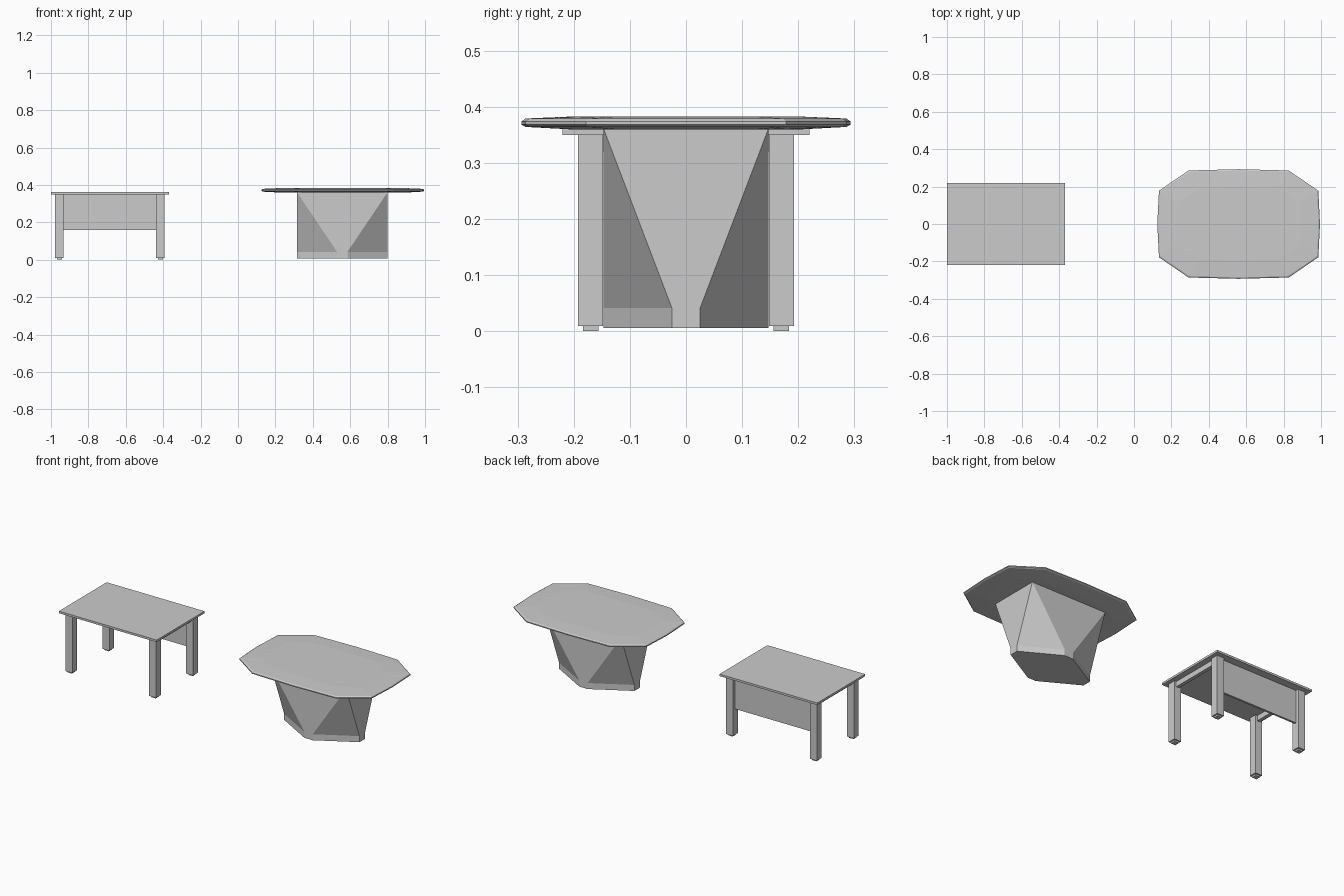
import bpy

if "Cube" in bpy.data.objects:
    bpy.data.objects.remove(bpy.data.objects["Cube"])


def mesh_object(name, verts, faces):
    mesh = bpy.data.meshes.new(name)
    mesh.from_pydata(verts, [], faces)
    mesh.update()
    obj = bpy.data.objects.new(name, mesh)
    bpy.context.collection.objects.link(obj)
    return obj


def box(name, x0, x1, y0, y1, z0, z1):
    bpy.ops.mesh.primitive_cube_add(size=1, location=((x0 + x1) / 2, (y0 + y1) / 2, (z0 + z1) / 2))
    obj = bpy.context.object
    obj.name = name
    obj.scale = (x1 - x0, y1 - y0, z1 - z0)
    bpy.ops.object.transform_apply(location=False, rotation=False, scale=True)
    return obj


def loft(name, rings):
    # Stack of equal-count rings (bottom to top), capped at both ends
    n = len(rings[0])
    verts = [v for ring in rings for v in ring]
    faces = [list(range(n))[::-1], [n * (len(rings) - 1) + i for i in range(n)]]
    for k in range(len(rings) - 1):
        for i in range(n):
            j = (i + 1) % n
            faces.append([k * n + i, k * n + j, (k + 1) * n + j, (k + 1) * n + i])
    return mesh_object(name, verts, faces)


# Desk
DX, LX, LY, H = -0.685, 0.27, 0.17, 0.0225
box("desk_top", -1.0, -0.37, -0.22, 0.22, 0.35, 0.362)
for sx, side in ((-1, "left"), (1, "right")):
    cx = DX + sx * LX
    for sy, end in ((-1, "front"), (1, "back")):
        cy = sy * LY
        box(f"desk_{end}_{side}_leg", cx - H, cx + H, cy - H, cy + H, 0.009, 0.35)
        box(f"desk_{end}_{side}_foot", cx - 0.014, cx + 0.014, cy - 0.014, cy + 0.014, 0, 0.009)
    # Side rail under the top
    box(f"desk_{side}_rail", cx - 0.01, cx + 0.01, -LY + H, LY - H, 0.32, 0.35)
# Back modesty panel
box("desk_back_panel", DX - LX + H, DX + LX - H, 0.163, 0.175, 0.16, 0.35)

# Meeting table top: bowed octagon with bevelled rim
TX = 0.5595
quarter = [(0.435, 0), (0.426, 0.178), (0.268, 0.286), (0, 0.293)]
outline = quarter + [(-x, y) for x, y in quarter[2::-1]]
outline += [(x, -y) for x, y in outline[5:0:-1]]


def top_ring(inset, z):
    fx, fy = 1 - inset / 0.435, 1 - inset / 0.293
    return [(TX + x * fx, y * fy, z) for x, y in outline]


loft("table_top", [top_ring(0.1, 0.359), top_ring(0.007, 0.364), top_ring(0, 0.368),
                   top_ring(0, 0.374), top_ring(0.007, 0.379), top_ring(0.1, 0.383)])

# Faceted pedestal: rectangle at the top tapering to a cut-corner foot
PX, A, B = 0.5575, 0.2425, 0.147
foot = [(A, -0.025), (A, 0.025), (0.027, B), (-0.027, B),
        (-A, 0.025), (-A, -0.025), (-0.027, -B), (0.027, -B)]
corners = [(A, B), (-A, B), (-A, -B), (A, -B)]
verts = [(PX + x, y, z) for z in (0.006, 0.041) for x, y in foot]
verts += [(PX + x, y, 0.361) for x, y in corners]
faces = [list(range(8))[::-1], [16, 17, 18, 19]]
faces += [[i, (i + 1) % 8, 8 + (i + 1) % 8, 8 + i] for i in range(8)]
for k in range(4):
    a, b, c = 8 + 2 * k, 9 + 2 * k, 8 + (2 * k + 2) % 8
    faces.append([a, b, 16 + k, 16 + (k - 1) % 4])
    faces.append([b, c, 16 + k])
mesh_object("table_pedestal", verts, faces)
